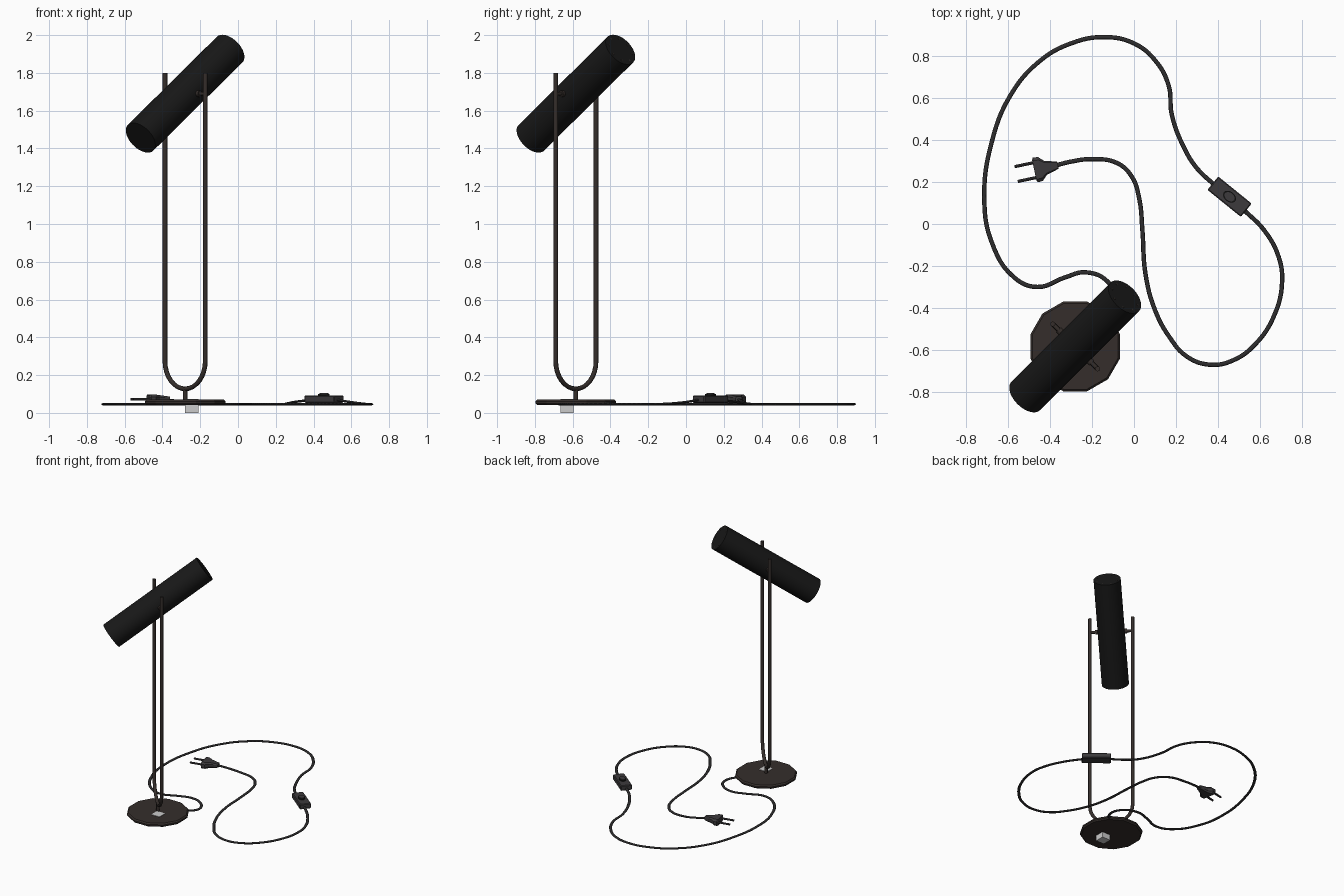
import bpy, bmesh, math
from mathutils import Vector, Matrix

if "Cube" in bpy.data.objects:
    bpy.data.objects.remove(bpy.data.objects["Cube"])


def material(name, r, g, b):
    m = bpy.data.materials.new(name)
    m.diffuse_color = (r, g, b, 1)
    m.use_nodes = True
    m.node_tree.nodes["Principled BSDF"].inputs["Base Color"].default_value = m.diffuse_color
    return m


BRONZE = material("dark_bronze", 0.035, 0.027, 0.024)
BLACK = material("black", 0.009, 0.009, 0.009)
RUBBER = material("rubber", 0.026, 0.025, 0.026)
PLASTIC = material("plastic", 0.045, 0.042, 0.045)
PALE = material("pale_grey", 0.6, 0.6, 0.6)

CX, CY = -0.28, -0.583
SIDE = Vector((1, -1, 0)).normalized()          # from one post to the other
TILT = math.radians(35)
AXIS = Vector((math.cos(TILT) * 0.7071, math.cos(TILT) * 0.7071, math.sin(TILT)))
PIVOT = Vector((CX, CY, 1.69))


def finish(ob, name, mat, smooth=True):
    ob.name = name
    ob.data.materials.append(mat)
    if smooth:
        bpy.ops.object.select_all(action='DESELECT')
        ob.select_set(True)
        bpy.context.view_layer.objects.active = ob
        bpy.ops.object.shade_smooth_by_angle(angle=math.radians(35))
    return ob


def rod(name, a, b, r, mat, sides=12):
    a, b = Vector(a), Vector(b)
    bpy.ops.mesh.primitive_cylinder_add(vertices=sides, radius=r, depth=(b - a).length, location=(a + b) / 2)
    ob = bpy.context.object
    ob.rotation_euler = (b - a).to_track_quat('Z', 'Y').to_euler()
    return finish(ob, name, mat)


def box(name, loc, size, angle, mat, bevel=0.0):
    bpy.ops.mesh.primitive_cube_add(size=1, location=loc, rotation=(0, 0, angle))
    ob = bpy.context.object
    ob.scale = size
    bpy.ops.object.transform_apply(location=False, rotation=False, scale=True)
    if bevel:
        ob.modifiers.new("bevel", 'BEVEL').width = bevel
    return finish(ob, name, mat, False)


def tube(name, pts, r, mat, bezier=False, flat=1.0, z=0.0):
    cu = bpy.data.curves.new(name, 'CURVE')
    cu.dimensions = '3D'
    cu.bevel_depth, cu.bevel_resolution, cu.use_fill_caps = r, 2, True
    cu.resolution_u = 6
    sp = cu.splines.new('BEZIER' if bezier else 'POLY')
    if bezier:
        sp.bezier_points.add(len(pts) - 1)
        for bp, p in zip(sp.bezier_points, pts):
            bp.co = p
            bp.handle_left_type = bp.handle_right_type = 'AUTO'
    else:
        sp.points.add(len(pts) - 1)
        for sp_pt, p in zip(sp.points, pts):
            sp_pt.co = (*p, 1)
    sp.use_smooth = True
    ob = bpy.data.objects.new(name, cu)
    bpy.context.collection.objects.link(ob)
    ob.scale.z, ob.location.z = flat, z
    cu.materials.append(mat)
    return ob


# Faceted base disc, stem and the small block underneath
bpy.ops.mesh.primitive_cylinder_add(vertices=12, radius=0.221, depth=0.028,
                                    location=(CX, CY, 0.056), rotation=(0, 0, math.radians(15)))
base = finish(bpy.context.object, "base", BRONZE, False)
bev = base.modifiers.new("bevel", 'BEVEL')
bev.width, bev.segments = 0.009, 1
rod("stem", (CX, CY, 0.06), (CX, CY, 0.135), 0.012, BRONZE)
box("base_block", (-0.245, -0.63, 0.0365), (0.07, 0.07, 0.073), 0, PALE)

# U-shaped frame
HALF, TOP = 0.151, 1.80
arc = [math.pi + math.pi * i / 16 for i in range(17)]
profile = [(-HALF, TOP)] + [(HALF * math.cos(t), 0.275 + 0.148 * math.sin(t)) for t in arc] + [(HALF, TOP)]
tube("u_frame", [Vector((CX, CY, z)) + SIDE * s for s, z in profile], 0.0125, BRONZE)

# Tilted cylindrical shade with pivots and vent holes on the upper cap
H, R = 0.407, 0.096
rod("shade", PIVOT - AXIS * H, PIVOT + AXIS * H, R, BLACK, 40)
for i, s in enumerate((-1, 1)):
    rod(f"pivot_{i}", PIVOT + SIDE * s * 0.09, PIVOT + SIDE * s * 0.155, 0.01, BRONZE)
    rod(f"pivot_collar_{i}", PIVOT + SIDE * s * 0.09, PIVOT + SIDE * s * 0.112, 0.017, BRONZE)
UP = AXIS.cross(SIDE)
for i in range(8):
    t = math.tau * (i + 0.5) / 8
    c = PIVOT + AXIS * H + (SIDE * math.cos(t) + UP * math.sin(t)) * 0.075
    rod(f"vent_{i}", c - AXIS * 0.004, c + AXIS * 0.001, 0.005, BRONZE, 8)

# Cord from base to switch, then from switch to plug
FLAT = 0.6
lead = [(-0.15, -0.45), (-0.09, -0.36), (-0.125, -0.275), (-0.23, -0.23), (-0.33, -0.255), (-0.46, -0.30),
        (-0.57, -0.255), (-0.68, -0.08), (-0.713, 0.13), (-0.68, 0.38), (-0.59, 0.61), (-0.45, 0.775),
        (-0.30, 0.86), (-0.14, 0.89), (0.0, 0.86), (0.10, 0.78), (0.165, 0.66), (0.18, 0.52), (0.24, 0.36),
        (0.30, 0.265), (0.39, 0.18)]
tail = [(0.52, 0.07), (0.62, -0.03), (0.69, -0.16), (0.705, -0.28), (0.67, -0.43), (0.58, -0.57),
        (0.47, -0.65), (0.36, -0.67), (0.25, -0.63), (0.17, -0.54), (0.10, -0.41), (0.055, -0.24),
        (0.04, -0.03), (0.025, 0.12), (-0.01, 0.225), (-0.08, 0.29), (-0.20, 0.309), (-0.30, 0.297),
        (-0.38, 0.277)]


def lifted(pts, rises):
    return [(x, y, rises.get(i, rises.get(i - len(pts), 0)) / FLAT) for i, (x, y) in enumerate(pts)]


tube("cord_to_switch", lifted(lead, {-1: 0.023, -2: 0.012, 0: 0.01}), 0.0105, RUBBER, True, FLAT, 0.046)
tube("cord_to_plug", lifted(tail, {0: 0.023, 1: 0.008, -1: 0.025, -2: 0.015, -3: 0.004}), 0.0105, RUBBER, True, FLAT, 0.046)

# Inline switch with oval button
ANG = math.radians(-39)
box("switch_body", (0.455, 0.13, 0.073), (0.205, 0.082, 0.04), ANG, PLASTIC, 0.005)
for name, r, z, mat in (("switch_ring", 1.0, 0.094, BLACK), ("switch_button", 0.78, 0.098, PLASTIC)):
    bpy.ops.mesh.primitive_cylinder_add(vertices=20, radius=r, depth=1, location=(0.455, 0.13, z), rotation=(0, 0, ANG))
    bpy.context.object.scale = (0.034, 0.024, 0.014)
    finish(bpy.context.object, name, mat)

# Plug body lofted through octagonal sections, plus two pins
PLUG = Matrix.Translation((-0.475, 0.256, 0.072)) @ Matrix.Rotation(math.radians(12), 4, 'Z')
bm = bmesh.new()
rings = []
for d, w, h in ((0, 0.05, 0.022), (0.005, 0.06, 0.025), (0.03, 0.058, 0.025), (0.055, 0.034, 0.022),
                (0.085, 0.026, 0.018), (0.115, 0.017, 0.014)):
    section = ((1, .5), (.75, 1), (-.75, 1), (-1, .5), (-1, -.5), (-.75, -1), (.75, -1), (1, -.5))
    rings.append([bm.verts.new((d, w * a, h * b)) for a, b in section])
for p, q in zip(rings, rings[1:]):
    for i in range(8):
        bm.faces.new((p[i], p[(i + 1) % 8], q[(i + 1) % 8], q[i]))
bm.faces.new(rings[0])
bm.faces.new(rings[-1])
bmesh.ops.recalc_face_normals(bm, faces=bm.faces)
me = bpy.data.meshes.new("plug_body")
bm.to_mesh(me)
bm.free()
plug = bpy.data.objects.new("plug_body", me)
bpy.context.collection.objects.link(plug)
plug.matrix_world = PLUG
finish(plug, "plug_body", PLASTIC, False)
for i, s in enumerate((-1, 1)):
    rod(f"plug_pin_{i}", PLUG @ Vector((0.01, 0.036 * s, 0)), PLUG @ Vector((-0.088, 0.036 * s, 0)), 0.0075, PLASTIC, 8)
